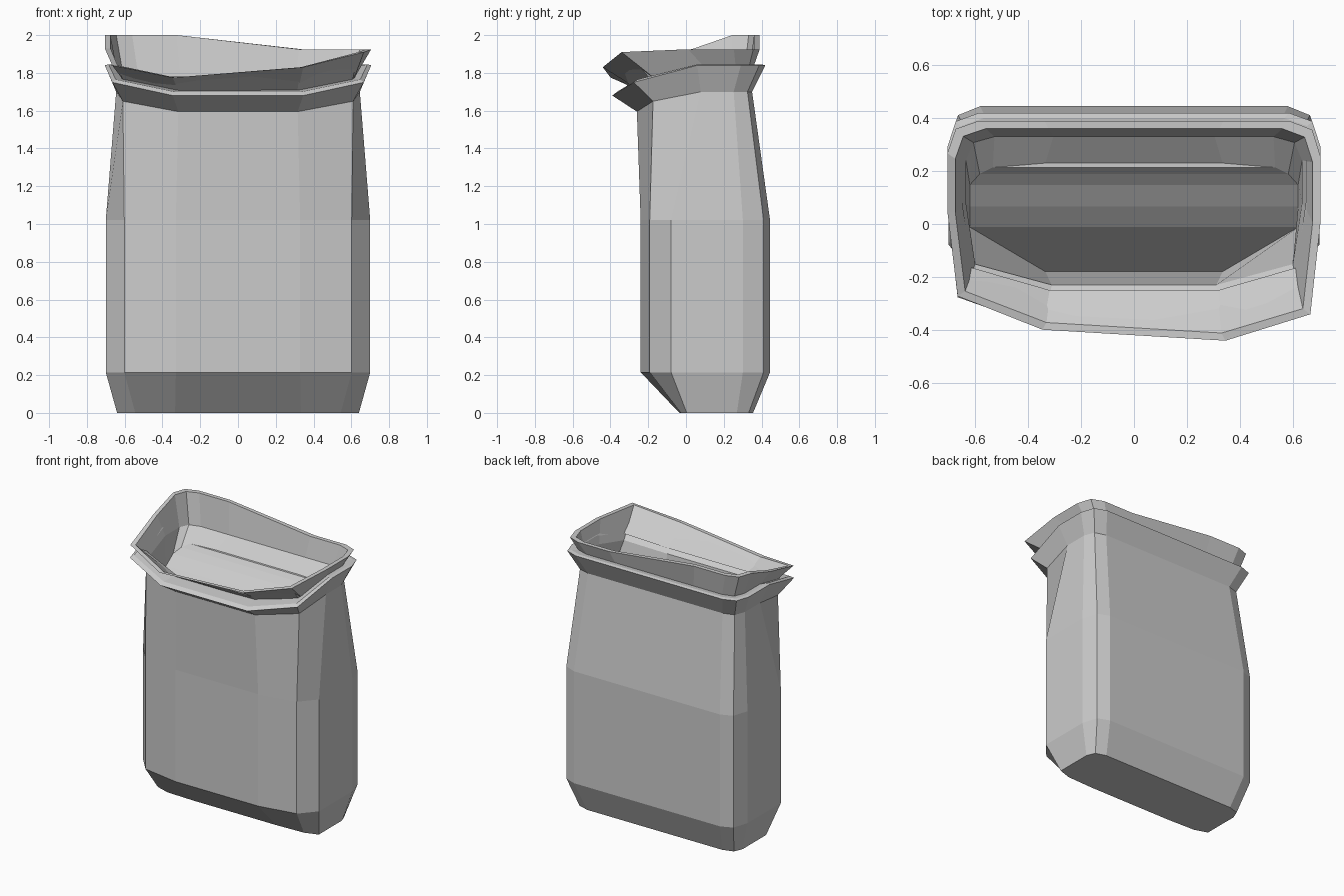
import bpy
import bmesh

cube = bpy.data.objects.get("Cube")
if cube:
    bpy.data.objects.remove(cube)

# Half outlines from front to back: share of half width, share of depth
BODY = [(.47, 0), (.86, .07), (1, .235), (1, .79), (.95, .95), (.83, 1), (.47, 1)]
FOOT = [(.52, 0), (.85, .02), (1, .1), (1, .78), (.96, .94), (.84, 1), (.52, 1)]
MOUTH = [(.49, 0), (.945, .14), (1, .555), (1, .84), (.955, .96), (.83, 1), (.48, 1)]
POCKET = [(.54, 0), (1, .41), (1, .6), (1, .8), (.94, .9), (.86, .96), (.54, 1)]

bm = bmesh.new()


def ring(plan, width, front, back, right, left=None, skew=0):
    """Closed loop; heights run front to back and the last one repeats."""
    loop = []
    for side, heights in ((1, right), (-1, left or right)):
        half = []
        for i, (u, t) in enumerate(plan):
            x = side * u * width
            y = front + t * (back - front) - skew * x * (1 - t)
            half.append(bm.verts.new((x, y, heights[min(i, len(heights) - 1)])))
        loop += half if side > 0 else half[::-1]
    return loop


def bridge(lower, upper):
    n = len(lower)
    for i in range(n):
        j = (i + 1) % n
        bm.faces.new((lower[i], lower[j], upper[j], upper[i]))


def cap(loop):
    """Close a loop with strips running from side to side."""
    n = len(loop)
    for i in range(n // 2 - 1):
        bm.faces.new((loop[i], loop[i + 1], loop[n - 2 - i], loop[n - 1 - i]))


rim_right = [1.83, 1.91, 1.925]
rim_left = [1.775, 1.84, 1.93, 2.0]
rings = [
    # Tapered foot and straight body
    ring(FOOT, .64, -.035, .355, [0]),
    ring(BODY, .7, -.24, .445, [.215]),
    ring(BODY, .7, -.24, .445, [1.02]),
    # Neck and folded collar
    ring(MOUTH, .645, -.26, .35, [1.595, 1.65, 1.7]),
    ring(MOUTH, .705, -.39, .42, [1.68, 1.75, 1.84]),
    ring(MOUTH, .685, -.365, .4, [1.7, 1.765, 1.845]),
    ring(MOUTH, .65, -.25, .36, [1.71, 1.77, 1.84]),
    # Slanted mouth rim
    ring(MOUTH, .705, -.42, .39, rim_right, rim_left, .06),
    ring(MOUTH, .675, -.392, .36, rim_right, rim_left, .06),
    # Inner neck and sagging pocket
    ring(MOUTH, .635, -.23, .33, [1.68, 1.73, 1.78]),
    ring(POCKET, .62, -.18, .23, [1.2, 1.5, 1.57, 1.63, 1.67, 1.7]),
]
for lower, upper in zip(rings, rings[1:]):
    bridge(lower, upper)
cap(rings[0])
cap(rings[-1])
bmesh.ops.recalc_face_normals(bm, faces=bm.faces)

mesh = bpy.data.meshes.new("open_bag")
bm.to_mesh(mesh)
bm.free()
bag = bpy.data.objects.new("open_bag", mesh)
bpy.context.collection.objects.link(bag)

# Plain grey paper
grey = bpy.data.materials.new("light_grey")
grey.use_nodes = True
colour = (.6, .6, .6, 1)
grey.diffuse_color = colour
grey.node_tree.nodes["Principled BSDF"].inputs["Base Color"].default_value = colour
mesh.materials.append(grey)
